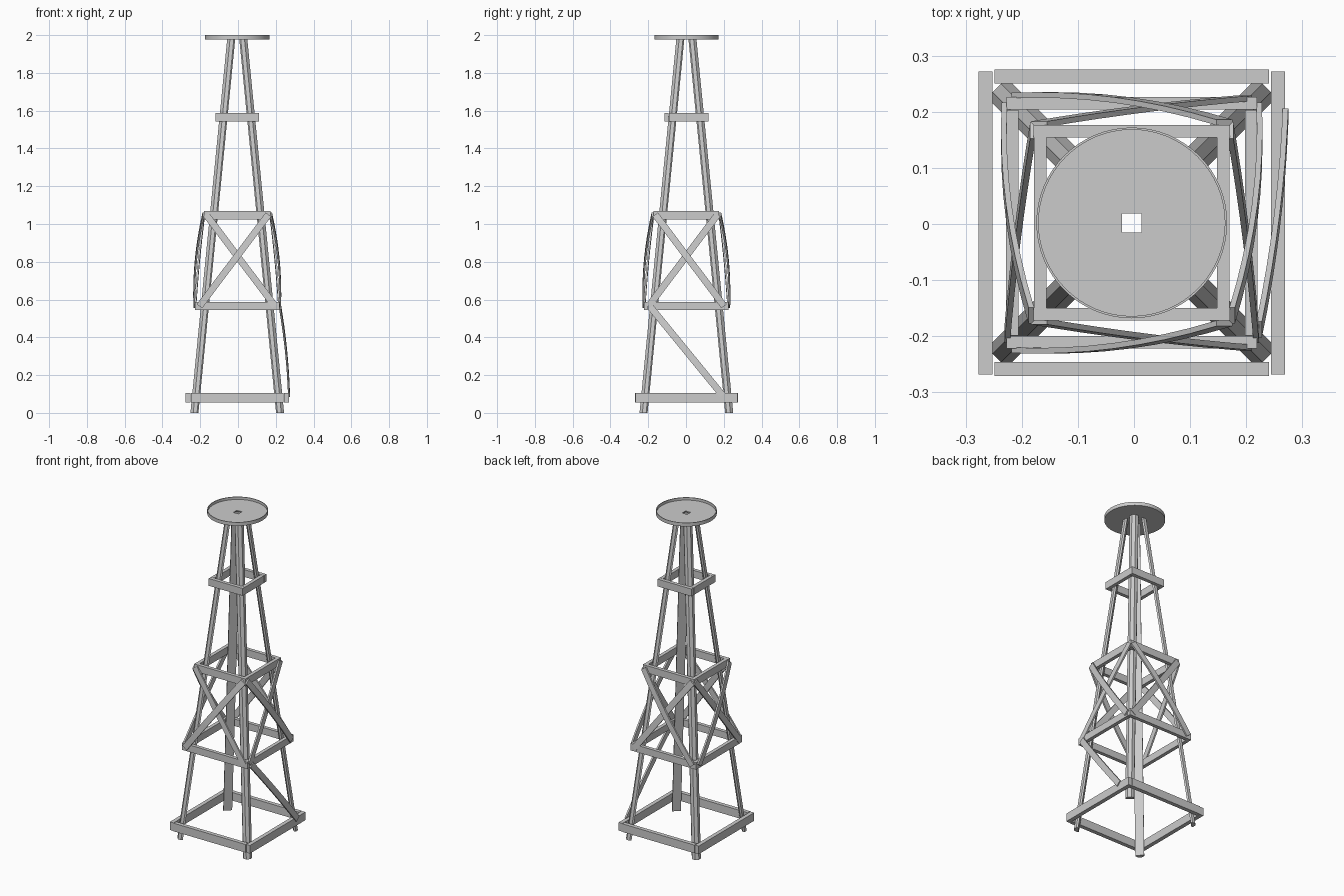
import bpy, bmesh, math
from mathutils import Vector, Matrix

cube = bpy.data.objects.get("Cube")
if cube:
    bpy.data.objects.remove(cube)

grey = bpy.data.materials.new("light grey")
grey.use_nodes = True
colour = (0.6, 0.6, 0.6, 1)
grey.diffuse_color = colour
grey.node_tree.nodes["Principled BSDF"].inputs["Base Color"].default_value = colour

CENTRE = Vector((-0.004, 0.002, 0))


def finish(name, bm, turn=0):
    """Turn a part about the tower axis and add it to the scene."""
    bmesh.ops.recalc_face_normals(bm, faces=bm.faces)
    bm.transform(Matrix.Translation(CENTRE) @ Matrix.Rotation(turn, 4, "Z"))
    mesh = bpy.data.meshes.new(name)
    bm.to_mesh(mesh)
    bm.free()
    mesh.materials.append(grey)
    obj = bpy.data.objects.new(name, mesh)
    bpy.context.collection.objects.link(obj)
    return obj


def loft(name, rings, turn=0):
    """Skin a list of matching closed sections and cap the ends."""
    bm = bmesh.new()
    loops = [[bm.verts.new(p) for p in ring] for ring in rings]
    n = len(loops[0])
    for a, b in zip(loops, loops[1:]):
        for i in range(n):
            j = (i + 1) % n
            bm.faces.new((a[i], a[j], b[j], b[i]))
    bm.faces.new(loops[0])
    bm.faces.new(loops[-1])
    return finish(name, bm, turn)


def beam(name, length, outer, thick, z0, z1, turn):
    """Horizontal rail on the front side, then turned into place."""
    rings = []
    for x in (-length / 2, length / 2):
        rings.append([(x, -outer, z0), (x, thick - outer, z0),
                      (x, thick - outer, z1), (x, -outer, z1)])
    loft(name, rings, turn)


def brace(name, start, end, bow, turn, width=0.036, thick=0.01):
    """Flat diagonal plank on the front side, bowed outwards."""
    a, b = Vector(start), Vector(end)
    along = (b - a).normalized()
    side = along.cross(Vector((0, -1, 0))).normalized() * width / 2
    out = Vector((0, -thick / 2, 0))
    rings = []
    steps = 8 if bow else 1
    for i in range(steps + 1):
        t = i / steps
        p = a.lerp(b, t) + Vector((0, -bow * 4 * t * (1 - t), 0))
        rings.append([p + side + out, p + side - out, p - side - out, p - side + out])
    loft(name, rings, turn)


sides = {"front": 0, "left": math.pi / 2, "back": math.pi, "right": -math.pi / 2}

# Four leaning legs with a half-octagon section
section = [(0.0175, -0.0175), (0.025, -0.01), (0.025, 0.01),
           (0.01, 0.025), (-0.01, 0.025), (-0.0175, 0.0175)]
for i, name in enumerate(("back_left", "back_right", "front_right", "front_left")):
    rings = [[(x + c, y + c, z) for x, y in section]
             for c, z in ((0.223, 0), (0.028, 1.982))]
    loft(name + "_leg", rings, i * math.pi / 2)

# Four tiers of rails: long pair, short pair, outer distance, heights
tiers = [("base", 0.49, 0.54, 0.273, 0.025, 0.055, 0.105),
         ("lower", 0.446, 0.402, 0.224, 0.022, 0.545, 0.588),
         ("middle", 0.35, 0.306, 0.174, 0.022, 1.023, 1.068),
         ("upper", 0.232, 0.186, 0.116, 0.022, 1.543, 1.588)]
for tier, span_x, span_y, outer, thick, z0, z1 in tiers:
    for side, turn in sides.items():
        span = span_x if side in ("front", "back") else span_y
        beam(f"{tier}_{side}_rail", span, outer, thick, z0, z1, turn)

# Crossed braces, one straight and one bowed over it
for side, turn in sides.items():
    s = 1 if side in ("front", "right") else -1
    brace(side + "_straight_brace", (0.2 * s, -0.222, 0.565),
          (-0.165 * s, -0.176, 1.05), 0.004, turn)
    brace(side + "_bowed_brace", (-0.2 * s, -0.227, 0.565),
          (0.165 * s, -0.179, 1.05), 0.016, turn)

# Single lower brace on the model's left side
brace("lower_left_brace", (-0.19, -0.227, 0.56), (0.19, -0.274, 0.095), 0.008, math.pi / 2)

# Round tray with a thin rim and a square hole
bm = bmesh.new()
N, hole = 64, 0.017
profile = [(0, 1.978), (0.17, 1.978), (0.17, 2.0), (0.166, 2.0), (0.166, 1.984), (0, 1.984)]
loops = []
for r, z in profile:
    loop = []
    for i in range(N):
        a = math.tau * i / N
        c, s = math.cos(a), math.sin(a)
        d = r if r else hole / max(abs(c), abs(s))
        loop.append(bm.verts.new((d * c, d * s, z)))
    loops.append(loop)
for a, b in zip(loops, loops[1:] + loops[:1]):
    for i in range(N):
        j = (i + 1) % N
        bm.faces.new((a[i], a[j], b[j], b[i]))
tray = finish("top_tray", bm)
bpy.context.view_layer.objects.active = tray
tray.select_set(True)
bpy.ops.object.shade_smooth_by_angle(angle=math.radians(30))
